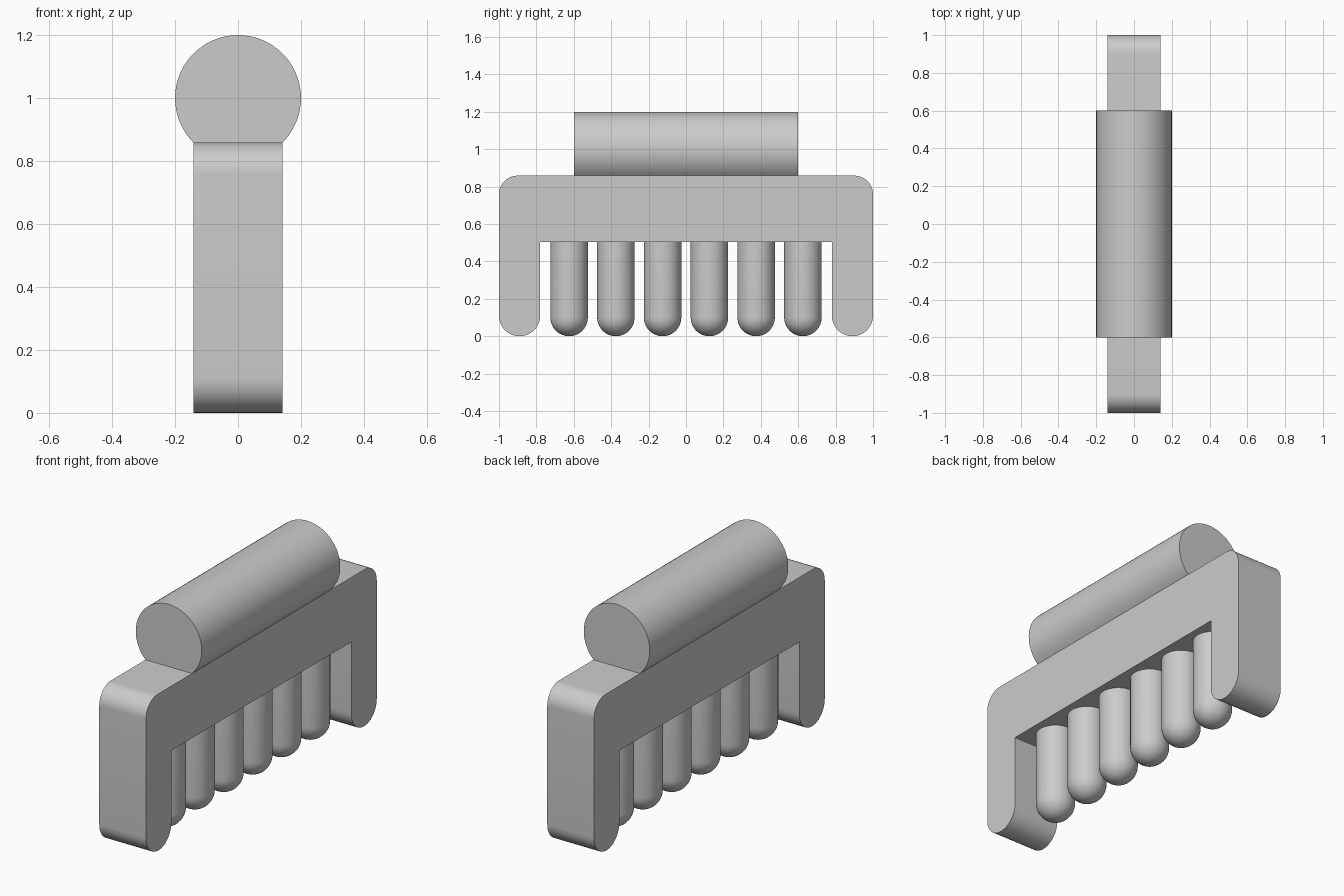
import bpy, bmesh
from math import sin, cos, pi, radians, sqrt

cube = bpy.data.objects.get("Cube")
if cube:
    bpy.data.objects.remove(cube, do_unlink=True)

GRIP_R, GRIP_Z = 0.2, 1.0
HALF_W = GRIP_R / sqrt(2)       # body half thickness meets the grip chord
TOP = GRIP_Z - HALF_W
LEG_R, UNDER = 0.11, 0.505
TOOTH_R = 0.1

grey = bpy.data.materials.new("plain grey")
grey.use_nodes = True
colour = (0.6, 0.6, 0.6, 1)
grey.diffuse_color = colour
grey.node_tree.nodes["Principled BSDF"].inputs["Base Color"].default_value = colour


def arc(cx, cz, r, start, end, steps):
    angles = [radians(start + (end - start) * i / steps) for i in range(steps + 1)]
    return [(cx + r * cos(a), cz + r * sin(a)) for a in angles]


def finish(bm, name):
    bmesh.ops.remove_doubles(bm, verts=bm.verts, dist=1e-5)
    bmesh.ops.recalc_face_normals(bm, faces=bm.faces)
    mesh = bpy.data.meshes.new(name)
    bm.to_mesh(mesh)
    bm.free()
    mesh.materials.append(grey)
    obj = bpy.data.objects.new(name, mesh)
    bpy.context.collection.objects.link(obj)
    bpy.ops.object.select_all(action="DESELECT")
    obj.select_set(True)
    bpy.context.view_layer.objects.active = obj
    bpy.ops.object.shade_smooth_by_angle(angle=radians(35))
    return obj


def extrude(name, points, offset):
    """Fill a closed outline and sweep it along the offset."""
    bm = bmesh.new()
    face = bm.faces.new([bm.verts.new(p) for p in points])
    swept = bmesh.ops.extrude_face_region(bm, geom=[face], use_keep_orig=True)
    moved = [v for v in swept["geom"] if isinstance(v, bmesh.types.BMVert)]
    bmesh.ops.translate(bm, verts=moved, vec=offset)
    return finish(bm, name)


# Arched body: half outline from the underside round one leg to the top, mirrored
half = [(1 - 2 * LEG_R, UNDER)]
half += arc(1 - LEG_R, LEG_R, LEG_R, 180, 360, 24)
half += arc(0.9, TOP - 0.1, 0.1, 0, 90, 12)
outline = half + [(-y, z) for y, z in reversed(half)]
extrude("arched_body", [(-HALF_W, y, z) for y, z in outline], (2 * HALF_W, 0, 0))

# Round grip with its underside cut flat against the body
grip = arc(0, GRIP_Z, GRIP_R, -45, 225, 54)
extrude("grip", [(x, -0.6, z) for x, z in grip], (0, 1.2, 0))

# Row of round-tipped teeth, each a lathed profile
for i in range(6):
    y = (i - 2.5) * 0.25
    profile = [(0, UNDER), (TOOTH_R, UNDER)] + arc(0, TOOTH_R, TOOTH_R, 0, -90, 12)
    bm = bmesh.new()
    verts = [bm.verts.new((r, y, z)) for r, z in profile]
    edges = [bm.edges.new(pair) for pair in zip(verts, verts[1:])]
    bmesh.ops.spin(bm, geom=verts + edges, cent=(0, y, 0), axis=(0, 0, 1),
                   angle=2 * pi, steps=40, use_merge=True)
    finish(bm, f"tooth_{i + 1}")
